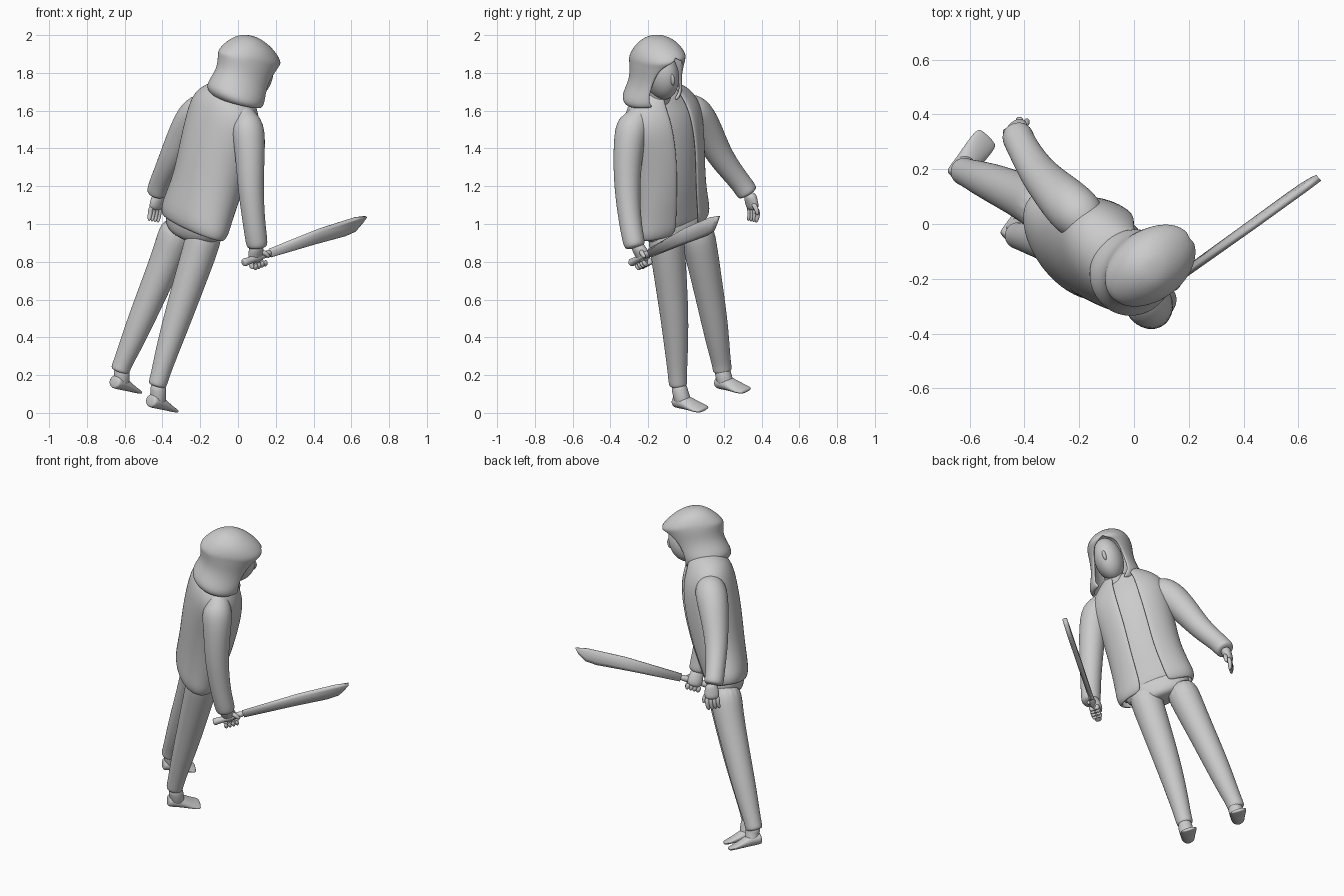
import bpy, bmesh, math
from mathutils import Vector, Matrix

cube = bpy.data.objects.get("Cube")
if cube:
    bpy.data.objects.remove(cube, do_unlink=True)

grey = bpy.data.materials.new("plain grey")
grey.use_nodes = True
grey.diffuse_color = (0.6, 0.6, 0.6, 1)
grey.node_tree.nodes["Principled BSDF"].inputs["Base Color"].default_value = (0.6, 0.6, 0.6, 1)


def frame(left, up):
    """Orthonormal left / forward / up axes."""
    u = Vector(up).normalized()
    l = Vector(left)
    l = (l - u * l.dot(u)).normalized()
    return l, l.cross(u), u


BODY = frame((-.61, .74, .28), (.31, -.15, .94))
HEAD = frame((-.54, .80, .24), (.25, -.12, .96))
FEET = frame((-.70, .66, .24), (.31, -.10, .94))


def finish(bm, name, subsurf=2, thickness=0):
    bmesh.ops.remove_doubles(bm, verts=bm.verts, dist=0.0005)
    bmesh.ops.recalc_face_normals(bm, faces=bm.faces)
    mesh = bpy.data.meshes.new(name)
    bm.to_mesh(mesh)
    bm.free()
    mesh.materials.append(grey)
    for p in mesh.polygons:
        p.use_smooth = True
    ob = bpy.data.objects.new(name, mesh)
    bpy.context.collection.objects.link(ob)
    if thickness:
        mod = ob.modifiers.new("thickness", 'SOLIDIFY')
        mod.thickness = thickness
        mod.offset = 0
    if subsurf:
        mod = ob.modifiers.new("smooth", 'SUBSURF')
        mod.levels = mod.render_levels = subsurf


def skin(bm, rows, closed=True):
    """Bridge successive rows of vertices, capping the ends of closed ones."""
    m = len(rows[0])
    for lo, hi in zip(rows, rows[1:]):
        for k in range(m if closed else m - 1):
            bm.faces.new((lo[k], lo[(k + 1) % m], hi[(k + 1) % m], hi[k]))
    if closed:
        bm.faces.new(rows[0])
        bm.faces.new(rows[-1])


def loft(name, rings, axes=None, gaps=None, thickness=0, n=16):
    """Skin ellipses (x, y, z, half width, half depth); gaps leave the front open."""
    bm = bmesh.new()
    pts = [Vector(r[:3]) for r in rings]
    rows = []
    for i, r in enumerate(rings):
        if axes:
            l, f, _ = axes
        else:
            t = pts[min(i + 1, len(pts) - 1)] - pts[max(i - 1, 0)]
            l, f, _ = frame(BODY[0] if abs(t.normalized().dot(BODY[0])) < .9 else BODY[1], t)
        a, b = r[3], r[-1]
        g = gaps[i] if gaps else 0
        count = n + 1 if gaps else n
        angles = [g + (2 * math.pi - 2 * g) * k / n for k in range(count)]
        rows.append([bm.verts.new(pts[i] + l * a * math.sin(t) + f * b * math.cos(t))
                     for t in angles])
    skin(bm, rows, not gaps)
    finish(bm, name, 2, thickness)


def blob(name, centre, radii, axes):
    bm = bmesh.new()
    bmesh.ops.create_uvsphere(bm, u_segments=20, v_segments=14, radius=1)
    rot = Matrix(axes).transposed().to_4x4()
    mat = Matrix.Translation(centre) @ rot @ Matrix.Diagonal((*radii, 1))
    bmesh.ops.transform(bm, matrix=mat, verts=bm.verts)
    finish(bm, name, 1)


# Torso: shirt inside, open jacket outside
TORSO = [(-.238, -.072, .98, .222, .11), (-.228, -.075, 1.02, .236, .13),
         (-.21, -.08, 1.08, .226, .137), (-.165, -.09, 1.2, .21, .15),
         (-.12, -.1, 1.38, .214, .165), (-.082, -.117, 1.52, .228, .162),
         (-.065, -.13, 1.6, .222, .15), (-.052, -.142, 1.665, .18, .128),
         (-.02, -.14, 1.72, .095, .09)]
loft("shirt", [(x, y, z, a * .93, b * .9) for x, y, z, a, b in TORSO], BODY)
loft("jacket", TORSO, BODY, [.42, .34, .34, .33, .32, .3, .3, .36, .5], .02, 24)

# Neck, head and face
loft("neck", [(-.02, -.14, 1.6, .065), (.03, -.14, 1.68, .06), (.07, -.135, 1.76, .058)])
blob("head", (.085, -.13, 1.79), (.086, .11, .135), HEAD)
blob("nose", (.165, -.074, 1.765), (.012, .018, .032), HEAD)

# Hood: projecting brim, wide face opening, pinch, then drape over the shoulders
loft("hood",
     [(.07, -.168, 1.988, .0002, .0002), (.07, -.166, 1.982, .05, .055),
      (.07, -.158, 1.948, .1, .118), (.067, -.152, 1.905, .12, .165),
      (.062, -.15, 1.88, .123, .182), (.055, -.152, 1.865, .124, .172),
      (.035, -.158, 1.80, .12, .15), (.01, -.168, 1.745, .132, .152),
      (-.01, -.178, 1.70, .152, .155), (-.01, -.18, 1.67, .15, .142),
      (-.005, -.175, 1.65, .13, .12)],
     HEAD, [0, 0, 0, 0, .15, .62, .8, .82, .75, .65, .6], .018, 24)

# Sleeves
loft("left_sleeve",
     [(-.12, -.04, 1.625, .07), (-.165, 0, 1.62, .09), (-.228, .058, 1.58, .1),
      (-.295, .125, 1.465, .083), (-.355, .19, 1.34, .068), (-.41, .285, 1.225, .057),
      (-.425, .32, 1.175, .06), (-.428, .332, 1.155, .052)])
loft("right_sleeve",
     [(-.015, -.18, 1.6, .07), (.015, -.225, 1.592, .09), (.046, -.28, 1.545, .098),
      (.064, -.305, 1.42, .083), (.065, -.315, 1.2, .07), (.085, -.295, 1.0, .06),
      (.1, -.275, .9, .06), (.102, -.268, .87, .052)])

# Trousers
loft("trouser_seat",
     [(-.22, -.08, 1.06, .2, .11), (-.235, -.07, 1.0, .205, .118),
      (-.25, -.045, .95, .185, .112), (-.26, -.035, .91, .11, .085)], BODY)
loft("right_trouser_leg",
     [(-.165, -.115, 1.0, .1), (-.195, -.1, .88, .096), (-.255, -.08, .7, .087),
      (-.32, -.06, .5, .076), (-.378, -.05, .32, .062), (-.415, -.045, .19, .05),
      (-.425, -.042, .155, .051), (-.43, -.04, .138, .043)])
loft("left_trouser_leg",
     [(-.305, .04, 1.02, .1), (-.35, .075, .88, .093), (-.425, .11, .7, .082),
      (-.51, .148, .5, .073), (-.572, .172, .35, .061), (-.612, .188, .26, .051),
      (-.622, .192, .23, .053), (-.628, .194, .215, .044)])


# Feet: ankle plus a sole that flattens toward the toes
def foot(side, heel, ankle):
    l, f, u = FEET
    h = Vector(heel)
    loft(side + "_ankle", [(*ankle, .043), (*(h + f * .045 + u * .08), .043),
                           (*(h + f * .055 + u * .045), .045), (*(h + f * .06 + u * .02), .04)])
    shape = [(0, .03, .036, .032), (.015, .032, .042, .038), (.07, .034, .046, .04),
             (.13, .02, .052, .024), (.185, .011, .052, .014), (.205, .009, .044, .01)]
    bm = bmesh.new()
    rows = []
    for s, lift, w, t in shape:
        c = h + f * s + u * lift
        rows.append([bm.verts.new(c + l * w * math.cos(k * math.pi / 6)
                                  + u * t * math.sin(k * math.pi / 6)) for k in range(12)])
    skin(bm, rows)
    finish(bm, side + "_foot")


foot("right", (-.475, -.055, .036), (-.425, -.042, .16))
foot("left", (-.668, .17, .136), (-.62, .192, .24))

# Left hand hanging relaxed
l, f, u = BODY
palm = Vector((-.428, .345, 1.12))
loft("left_palm", [(*(palm + u * .05), .034), (*palm, .028, .045),
                   (*(palm - u * .05 + f * .008), .025, .044)])
for i in range(4):
    base = palm - u * .03 + f * (.034 - .021 * i)
    loft(f"left_finger_{i + 1}", [(*base, .015), (*(base - u * .04 + f * .008), .014),
                                  (*(base - u * .08 - l * .02), .01)], n=8)
loft("left_thumb", [(*(palm + f * .02 - l * .01), .015), (*(palm + f * .055 - u * .03 - l * .015), .013),
                    (*(palm + f * .058 - u * .065 - l * .02), .009)], n=8)

# Machete axes: along the blade, across it (leaning outward), through its thickness
D = Vector((.5, .355, .19)).normalized()
V = Vector((.12, -.17, .97))
V = (V - D * V.dot(D)).normalized()
N = D.cross(V)
guard = Vector((.17, -.19, .848))

# Blade with bevelled sides
bm = bmesh.new()
outline = [(0, .022), (.35, .028), (.58, .016), (.648, .002), (.622, -.03),
           (.57, -.06), (.5, -.064), (.3, -.046), (0, -.025)]
skin(bm, [[bm.verts.new(guard + D * s + V * (v * k - .008 * (1 - k)) + N * t) for s, v in outline]
          for t, k in ((-.014, .6), (-.005, 1), (.005, 1), (.014, .6))])
finish(bm, "machete_blade", 0)

# Handle with a thicker butt
loft("machete_handle", [(*(guard + D * s), r) for s, r in
                        ((-.185, .018), (-.175, .023), (-.14, .018), (-.05, .018), (.01, .02))])

# Right hand gripping the handle
grip = guard - D * .085
loft("right_palm", [(.1, -.27, .9, .035), (*(grip - N * .012 + V * .025), .034, .046),
                    (*(grip - N * .02 - V * .035), .028, .046)])
for i in range(4):
    c = grip + D * (.033 - .022 * i) - V * .012
    loft(f"right_finger_{i + 1}",
         [(*(c - N * .024 - V * .005), .016), (*(c - N * .015 - V * .045), .016),
          (*(c + N * .014 - V * .045), .015), (*(c + N * .026 - V * .008), .012)], n=8)
loft("right_thumb", [(*(grip + D * .02 + V * .03), .016), (*(grip + D * .045 + N * .022 + V * .012), .014),
                     (*(grip + D * .06 + N * .024 - V * .015), .01)], n=8)
